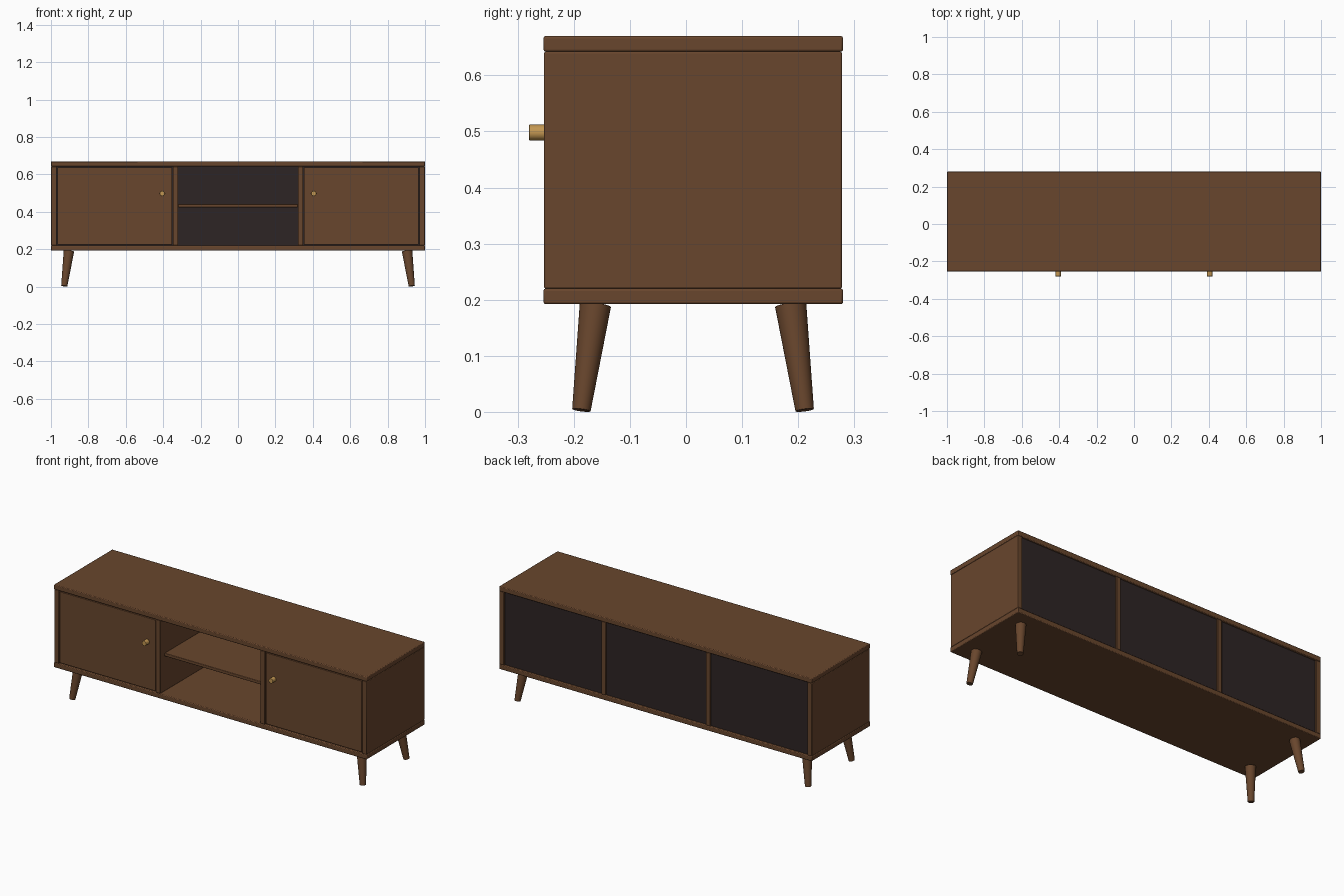
import bpy
from mathutils import Vector

if "Cube" in bpy.data.objects:
    bpy.data.objects.remove(bpy.data.objects["Cube"], do_unlink=True)


def material(name, rgb, roughness=0.6):
    mat = bpy.data.materials.new(name)
    mat.use_nodes = True
    mat.diffuse_color = (*rgb, 1)
    bsdf = mat.node_tree.nodes["Principled BSDF"]
    bsdf.inputs["Base Color"].default_value = (*rgb, 1)
    bsdf.inputs["Roughness"].default_value = roughness
    return mat


WOOD = material("walnut wood", (0.14, 0.061, 0.026))
DARK = material("dark backing", (0.027, 0.018, 0.018))
BRASS = material("brass", (0.55, 0.31, 0.085), 0.35)

FRONT, BACK = -0.253, 0.278      # carcass depth
LOW, HIGH = 0.22, 0.642          # between base and top boards


def panel(name, x, y, z, mat=WOOD, bevel=0.003):
    """Board spanning the given (min, max) ranges, with eased edges."""
    spans = (x, y, z)
    bpy.ops.mesh.primitive_cube_add(size=1, location=[(a + b) / 2 for a, b in spans])
    obj = bpy.context.object
    obj.name = name
    obj.scale = [abs(b - a) for a, b in spans]
    bpy.ops.object.transform_apply(location=False, rotation=False, scale=True)
    obj.data.materials.append(mat)
    if bevel:
        mod = obj.modifiers.new("eased edges", "BEVEL")
        mod.width = bevel
        mod.segments = 2
        bpy.ops.object.shade_smooth_by_angle()
    return obj


def rod(name, start, end, r_start, r_end, mat, bevel=0.0):
    """Round tapered rod between two points."""
    start, end = Vector(start), Vector(end)
    axis = end - start
    bpy.ops.mesh.primitive_cone_add(vertices=32, radius1=r_start, radius2=r_end,
                                    depth=axis.length, location=(start + end) / 2)
    obj = bpy.context.object
    obj.name = name
    obj.rotation_euler = axis.to_track_quat("Z", "Y").to_euler()
    obj.data.materials.append(mat)
    if bevel:
        mod = obj.modifiers.new("eased rim", "BEVEL")
        mod.width = bevel
        mod.segments = 2
    bpy.ops.object.shade_smooth_by_angle()
    return obj


# Top and base boards
panel("top_board", (-1, 1), (FRONT - 0.001, BACK + 0.002), (HIGH, 0.67), bevel=0.004)
panel("base_board", (-1, 1), (FRONT - 0.001, BACK + 0.002), (0.192, LOW), bevel=0.004)

# Sides, dividers, doors, knobs and legs, mirrored left and right
for side, s in (("left", 1), ("right", -1)):
    panel(f"{side}_side", sorted((s * 0.97, s * 0.999)), (FRONT, BACK), (LOW, HIGH))
    panel(f"{side}_divider", sorted((s * 0.32, s * 0.348)), (FRONT, BACK), (LOW, HIGH))
    panel(f"{side}_door", sorted((s * 0.353, s * 0.966)),
          (FRONT + 0.003, FRONT + 0.025), (LOW + 0.005, HIGH - 0.005), bevel=0.002)
    panel(f"{side}_back_panel", sorted((s * 0.347, s * 0.971)),
          (BACK - 0.02, BACK - 0.01), (LOW, HIGH), DARK, bevel=0)
    rod(f"{side}_knob", (s * 0.405, FRONT + 0.004, 0.498), (s * 0.405, -0.28, 0.498),
        0.014, 0.014, BRASS, bevel=0.0015)
    for end, t in (("front", -1), ("back", 1)):
        rod(f"{end}_{side}_leg",
            (s * 0.929, 0.0125 + t * 0.199, 0.003),
            (s * 0.904, 0.0125 + t * 0.174, 0.191),
            0.0165, 0.028, WOOD, bevel=0.001)

# Open middle bay
panel("middle_back_panel", (-0.321, 0.321), (BACK - 0.02, BACK - 0.01), (LOW, HIGH), DARK, bevel=0)
panel("middle_shelf", (-0.32, 0.32), (-0.215, BACK - 0.02), (0.423, 0.441), bevel=0.003)
